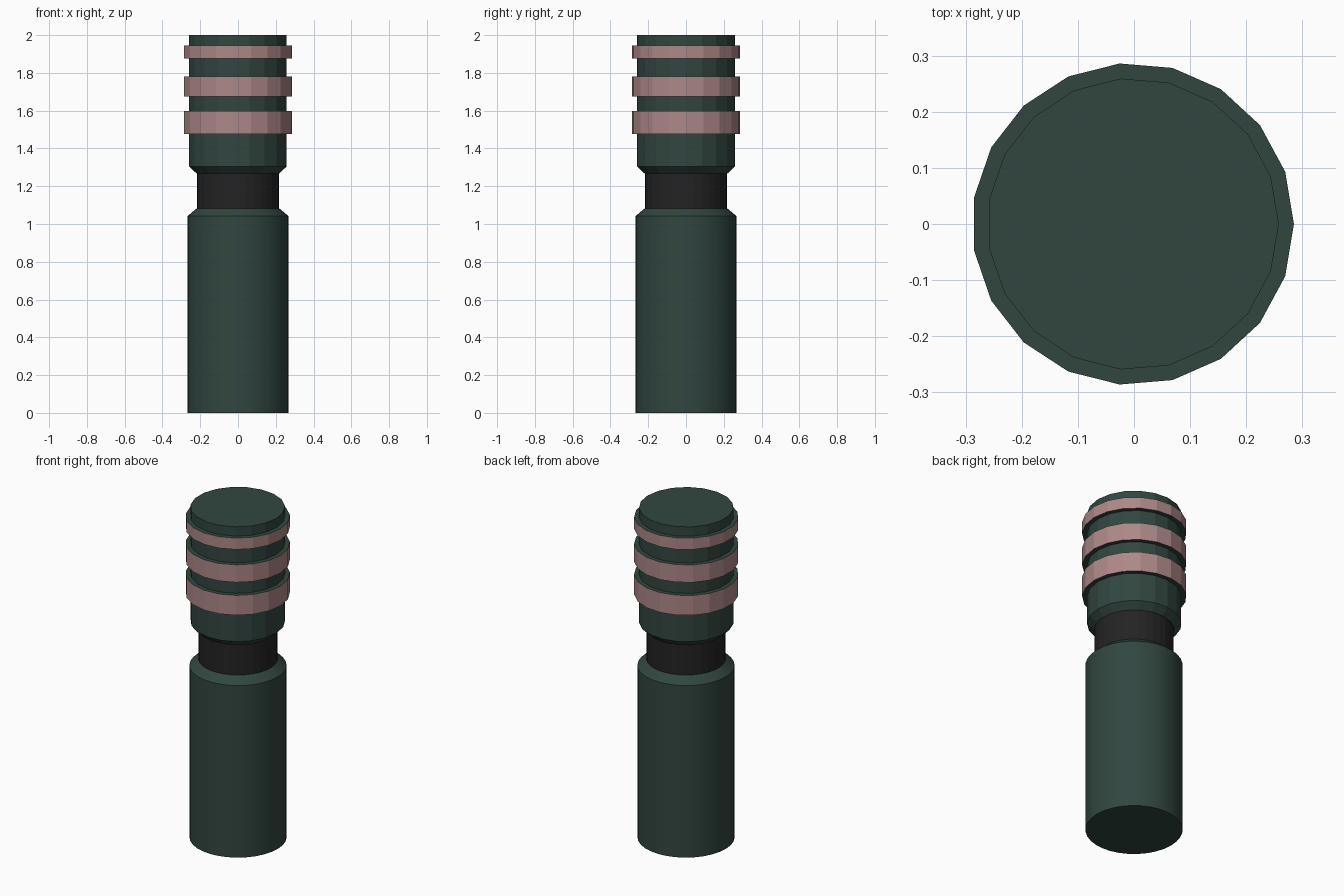
import bpy, bmesh, math

cube = bpy.data.objects.get("Cube")
if cube:
    bpy.data.objects.remove(cube)


def material(name, rgb):
    m = bpy.data.materials.new(name)
    m.use_nodes = True
    m.diffuse_color = (*rgb, 1)
    m.node_tree.nodes["Principled BSDF"].inputs["Base Color"].default_value = (*rgb, 1)
    return m


GREEN = material("dark green", (0.031, 0.061, 0.051))
PINK = material("dusty pink", (0.42, 0.245, 0.245))
BLACK = material("near black", (0.017, 0.017, 0.017))


def lathe(name, profile, sides, mats, smooth=False, x=0.0):
    """Spin (radius, height) points into a closed solid with flat caps."""
    bm = bmesh.new()
    rings = []
    for r, z in profile:
        rings.append([bm.verts.new((x + r * math.cos(math.tau * i / sides),
                                    r * math.sin(math.tau * i / sides), z))
                      for i in range(sides)])
    for a, b in zip(rings, rings[1:]):
        for i in range(sides):
            j = (i + 1) % sides
            bm.faces.new((a[i], a[j], b[j], b[i]))
    bm.faces.new(rings[0][::-1])
    bm.faces.new(rings[-1])
    bm.normal_update()
    # The second colour goes on upright faces of the raised bands
    if len(mats) > 1:
        for f in bm.faces:
            c = f.calc_center_median()
            outer = min(math.hypot(v.co.x - x, v.co.y) for v in f.verts)
            if abs(f.normal.z) < 0.1 and outer > 0.275:
                f.material_index = 1
    mesh = bpy.data.meshes.new(name)
    bm.to_mesh(mesh)
    bm.free()
    ob = bpy.data.objects.new(name, mesh)
    bpy.context.collection.objects.link(ob)
    for m in mats:
        mesh.materials.append(m)
    if smooth:
        bpy.ops.object.select_all(action='DESELECT')
        ob.select_set(True)
        bpy.context.view_layer.objects.active = ob
        bpy.ops.object.shade_smooth_by_angle(angle=math.radians(30))
    return ob


# Plain lower grip with a chamfered shoulder
lathe("lower_grip", [(0.267, 0), (0.267, 1.042), (0.218, 1.083)], 32, [GREEN], smooth=True)

# Narrow neck
lathe("neck", [(0.218, 1.083), (0.218, 1.268)], 32, [BLACK])

# Faceted head with three raised bands
body, band = 0.26, 0.287
profile = [(0.22, 1.267), (body, 1.305)]
for low, high in ((1.477, 1.597), (1.676, 1.782), (1.875, 1.944)):
    profile += [(body, low), (band, low), (band, high), (body, high)]
profile.append((body, 2.0))
lathe("banded_head", profile, 19, [GREEN, PINK], x=-0.002)
